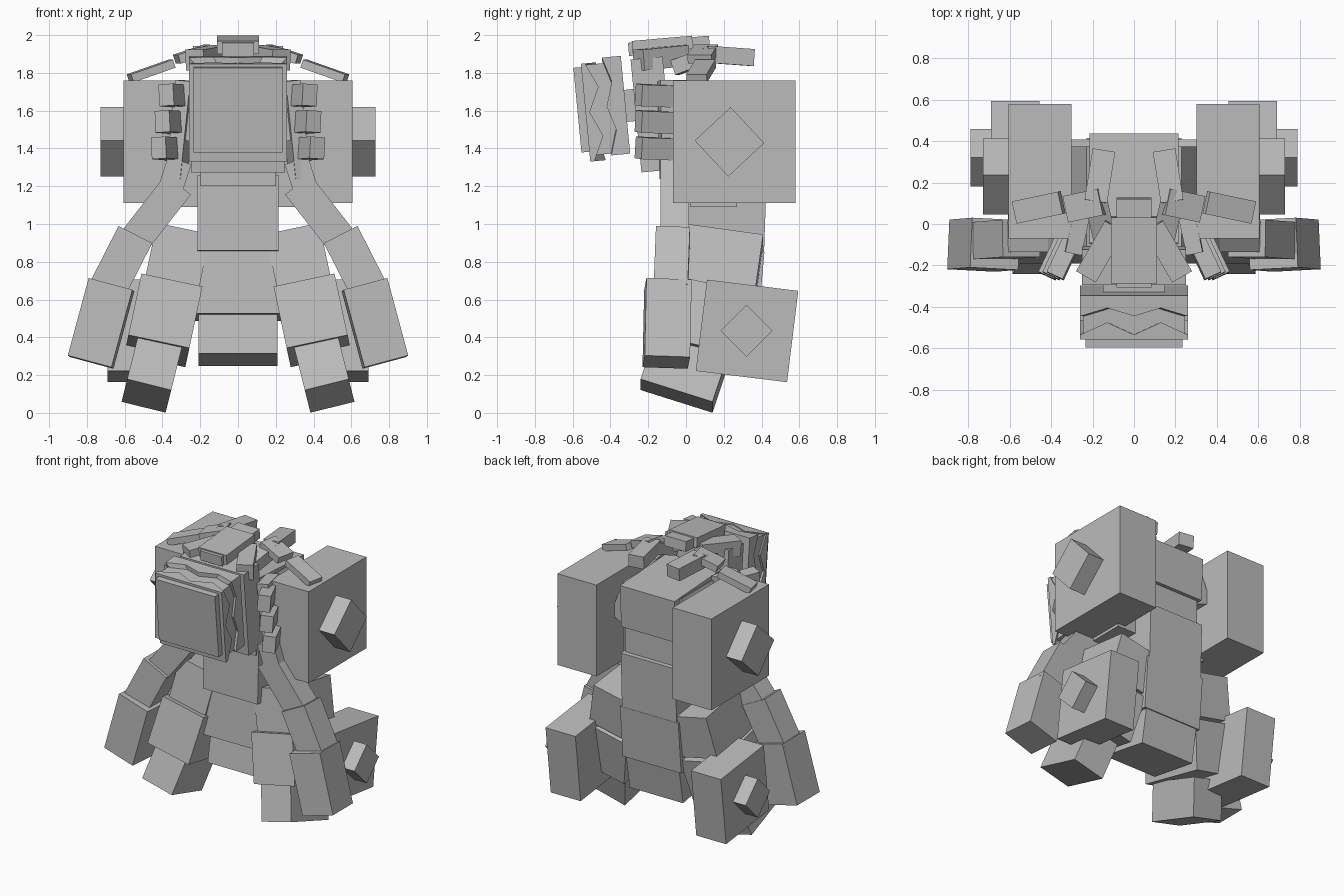
import bpy, bmesh
from math import radians
from mathutils import Matrix, Euler, Vector

if "Cube" in bpy.data.objects:
    bpy.data.objects.remove(bpy.data.objects["Cube"])

# One plain grey for the whole figure
GREY = (0.5, 0.5, 0.5, 1)
grey = bpy.data.materials.new("plain_grey")
grey.use_nodes = True
grey.diffuse_color = GREY
grey.node_tree.nodes["Principled BSDF"].inputs["Base Color"].default_value = GREY


def add(name, bm, matrix):
    bmesh.ops.recalc_face_normals(bm, faces=bm.faces)
    mesh = bpy.data.meshes.new(name)
    bm.to_mesh(mesh)
    bm.free()
    mesh.materials.append(grey)
    ob = bpy.data.objects.new(name, mesh)
    ob.matrix_world = matrix
    bpy.context.collection.objects.link(ob)


def place(center, rot):
    turn = Euler([radians(a) for a in rot]).to_matrix().to_4x4()
    return Matrix.Translation(center) @ turn


def box(name, center, size, rot=(0, 0, 0)):
    """Box with given centre, size and tilt."""
    bm = bmesh.new()
    bmesh.ops.create_cube(bm, size=1)
    bmesh.ops.scale(bm, vec=size, verts=bm.verts)
    add(name, bm, place(center, rot))


def pair(name, center, size, rot=(0, 0, 0)):
    """Left box and its mirror image on the right."""
    x, y, z = center
    a, b, c = rot
    box("left_" + name, center, size, rot)
    box("right_" + name, (-x, y, z), size, (a, -b, -c))


def toothed_slab(name, center, half, flat, low, high, rot):
    """Square slab with one flat face and one zigzag rim."""
    steps = [-1, -0.5, 0, 0.5]
    ring = ([(s, -1) for s in steps] + [(1, s) for s in steps]
            + [(-s, 1) for s in steps] + [(-1, -s) for s in steps])
    bm = bmesh.new()
    back, teeth = [], []
    for i, (x, z) in enumerate(ring):
        back.append(bm.verts.new((x * half, flat, z * half)))
        teeth.append(bm.verts.new((x * half, high if i % 2 else low, z * half)))
    middle = bm.verts.new((0, low, 0))
    bm.faces.new(back)
    for i in range(len(ring)):
        j = (i + 1) % len(ring)
        bm.faces.new((back[i], back[j], teeth[j], teeth[i]))
        bm.faces.new((teeth[i], teeth[j], middle))
    add(name, bm, place(center, rot))


# Head: front plate, two toothed slabs and the core between them
LEAN = (5.5, 0, 0)
HEAD = Vector((0, -0.44, 1.61))
box("face_plate", HEAD + Vector((0, -0.11, -0.005)), (0.47, 0.05, 0.45), LEAN)
toothed_slab("front_jaw", HEAD + Vector((0, 0, -0.012)), 0.26, -0.092, -0.07, -0.01, LEAN)
toothed_slab("back_jaw", HEAD + Vector((0, 0, 0.01)), 0.26, 0.12, 0.02, 0.06, LEAN)
box("head_core", HEAD, (0.49, 0.17, 0.48), LEAN)
box("neck_joint", (0, -0.27, 1.63), (0.3, 0.14, 0.17), LEAN)
box("neck_block", (0, -0.18, 1.58), (0.5, 0.17, 0.6), LEAN)

# Crest on top of the head
box("crest_ridge", (0, -0.09, 1.943), (0.17, 0.43, 0.07), (5, 0, 0))
box("crest_plate", (0, -0.125, 1.948), (0.22, 0.32, 0.07), (5, 0, 0))
pair("brow", (0.16, -0.13, 1.88), (0.11, 0.28, 0.11), (5, 0, 30))
pair("mid_crest", (0.165, 0.03, 1.86), (0.11, 0.19, 0.08), (20, 0, -13))
pair("back_crest", (0.165, 0.23, 1.89), (0.11, 0.25, 0.09), (-4, 0, 9))
pair("inner_tuft", (0.24, 0.09, 1.9), (0.18, 0.13, 0.05), (0, 18, -12))
pair("outer_tuft", (0.46, 0.08, 1.81), (0.24, 0.11, 0.045), (0, 19, -12))

# Collar plates with three short spikes each
pair("collar", (0.3, -0.05, 1.5), (0.08, 0.18, 0.52), (0, -6, 12))
pair("lower_collar", (0.34, -0.07, 1.24), (0.13, 0.13, 0.2), (0, -18, 0))
for i in range(3):
    pair(f"spike_{i + 1}", (0.34 + 0.02 * i, -0.165, 1.68 - 0.14 * i),
         (0.085, 0.19, 0.115), (-2, 4, 25))

# Trunk, from the shoulders down to the tail
box("upper_back", (0, 0.165, 1.59), (0.43, 0.53, 0.3), (-3, 0, 0))
pair("shoulder_blade", (0.19, 0.13, 1.56), (0.2, 0.49, 0.28), (0, -22, 0))
box("chest", (0, 0.155, 1.37), (0.4, 0.48, 0.34))
box("belly", (0, 0.17, 1.05), (0.43, 0.5, 0.4), (-2, 0, 0))
box("waist", (0, 0.17, 0.69), (0.46, 0.46, 0.37), (-5, 0, 0))
box("tail", (0, 0.17, 0.42), (0.42, 0.38, 0.28), (-10, 0, 0))

# Square shoulder and leg wheels with diamond hubs
pair("shoulder_wheel", (0.453, 0.255, 1.435), (0.305, 0.65, 0.65))
pair("shoulder_hub", (0.61, 0.23, 1.435), (0.235, 0.26, 0.26), (43, 0, 0))
pair("shoulder_axle", (0.26, 0.145, 1.25), (0.2, 0.25, 0.32))
pair("leg_wheel", (0.573, 0.323, 0.434), (0.235, 0.487, 0.487), (-7, 0, 0))
pair("leg_hub", (0.68, 0.32, 0.435), (0.22, 0.195, 0.195), (45, 0, 0))

# Arms
pair("shoulder", (0.44, -0.06, 1.05), (0.17, 0.15, 0.4), (0, -38, 0))
pair("upper_arm", (0.622, -0.075, 0.79), (0.2, 0.18, 0.34), (-2, -27, 0))
pair("forearm", (0.725, -0.1, 0.474), (0.24, 0.24, 0.425), (-2, -15, 3))

# Legs
pair("thigh", (0.325, 0.165, 0.8), (0.29, 0.45, 0.3), (-8, -12, 0))
pair("shin", (0.395, 0.09, 0.49), (0.33, 0.5, 0.34), (-12, -12, 0))
pair("foot", (0.455, -0.01, 0.21), (0.24, 0.4, 0.26), (-18, -14, 0))
